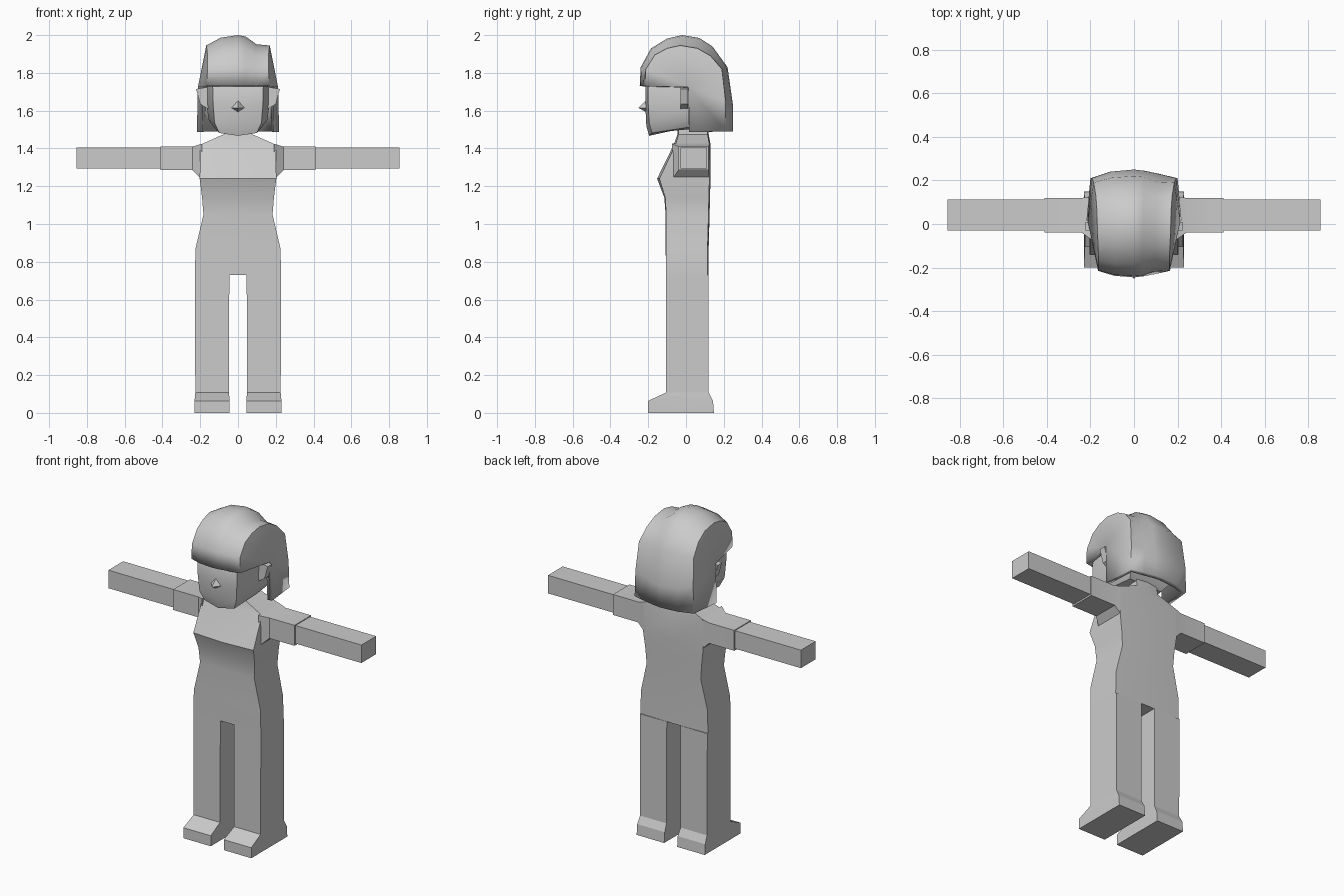
import bpy, bmesh, math

if "Cube" in bpy.data.objects:
    bpy.data.objects.remove(bpy.data.objects["Cube"])

grey = bpy.data.materials.new("plain_grey")
grey.use_nodes = True
grey.diffuse_color = (0.6, 0.6, 0.6, 1)
grey.node_tree.nodes["Principled BSDF"].inputs["Base Color"].default_value = (0.6, 0.6, 0.6, 1)


def finish(name, bm, mirror=False, angle=35):
    bmesh.ops.recalc_face_normals(bm, faces=bm.faces)
    mesh = bpy.data.meshes.new(name)
    bm.to_mesh(mesh)
    bm.free()
    mesh.materials.append(grey)
    mesh.shade_smooth()
    mesh.set_sharp_from_angle(angle=math.radians(angle))
    obj = bpy.data.objects.new(name, mesh)
    bpy.context.collection.objects.link(obj)
    if mirror:
        obj.modifiers.new("Mirror", 'MIRROR')
    return obj


def loft(name, rings, mirror=False, angle=35):
    """Skin closed rings of points and cap both ends."""
    bm = bmesh.new()
    vs = [[bm.verts.new(p) for p in ring] for ring in rings]
    n = len(vs[0])
    for a, b in zip(vs, vs[1:]):
        for i in range(n):
            j = (i + 1) % n
            bm.faces.new((a[i], a[j], b[j], b[i]))
    bm.faces.new(vs[0])
    bm.faces.new(vs[-1])
    return finish(name, bm, mirror, angle)


def rect_x(x, y0, y1, z0, z1):
    return [(x, y0, z0), (x, y1, z0), (x, y1, z1), (x, y0, z1)]


def rect_z(z, x0, x1, y0, y1):
    return [(x0, y0, z), (x1, y0, z), (x1, y1, z), (x0, y1, z)]


# Torso and neck: height, half width, front, back, front roundness
torso = [(0.73, 0.228, -0.105, 0.12, 0), (0.87, 0.225, -0.108, 0.12, 0.003),
         (1.05, 0.183, -0.108, 0.125, 0.003), (1.14, 0.19, -0.115, 0.127, 0.005),
         (1.24, 0.203, -0.153, 0.13, 0.012), (1.42, 0.2, -0.065, 0.13, 0.01),
         (1.475, 0.075, -0.045, 0.12, 0.005), (1.56, 0.07, -0.04, 0.11, 0.005)]
loft("torso", [[(-w, f + r, z), (0, f, z), (w, f + r, z),
                (w, b - 0.006, z), (0, b, z), (-w, b - 0.006, z)]
               for z, w, f, b, r in torso])

# Legs and feet
loft("leg", [rect_z(0.1, 0.048, 0.226, -0.105, 0.12),
             rect_z(0.73, 0.046, 0.228, -0.105, 0.12)], True)
loft("foot", [rect_z(0, 0.044, 0.23, -0.2, 0.148),
              rect_z(0.064, 0.044, 0.23, -0.2, 0.143),
              rect_z(0.108, 0.048, 0.226, -0.105, 0.12)], True, 20)

# Shoulders, sleeves and forearms
loft("sleeve", [rect_x(0.19, -0.075, 0.124, 1.235, 1.425),
                rect_x(0.24, -0.04, 0.12, 1.285, 1.41),
                rect_x(0.41, -0.04, 0.12, 1.285, 1.41)], True, 20)
loft("forearm", [rect_x(0.4, -0.03, 0.112, 1.295, 1.405),
                 rect_x(0.855, -0.03, 0.112, 1.295, 1.405)], True)

# Head: front height, back height, half width, front depth, back depth
head = [(1.467, 1.51, 0.125, -0.195, 0.1), (1.52, 1.55, 0.155, -0.21, 0.14),
        (1.62, 1.62, 0.165, -0.215, 0.17), (1.74, 1.74, 0.168, -0.215, 0.17),
        (1.88, 1.88, 0.12, -0.12, 0.1)]
loft("head", [[(-0.8 * w, f + 0.015, zf + 0.015), (0, f, zf), (0.8 * w, f + 0.015, zf + 0.015),
               (w, 0, zb), (0.9 * w, b, zb), (-0.9 * w, b, zb), (-w, 0, zb)]
              for zf, zb, w, f, b in head])

# Nose
bm = bmesh.new()
tip = bm.verts.new((0, -0.252, 1.615))
rim = [bm.verts.new(p) for p in ((-0.036, -0.208, 1.615), (0, -0.208, 1.59),
                                 (0.036, -0.208, 1.615), (0, -0.208, 1.66))]
for i in range(4):
    bm.faces.new((rim[i], rim[(i + 1) % 4], tip))
bm.faces.new(rim)
finish("nose", bm, angle=10)

# Ears
ear = [(0.16, 1.61), (0.2, 1.635), (0.222, 1.715), (0.16, 1.725)]
loft("ear", [[(x, y, z) for x, z in ear] for y in (-0.03, 0.01)], True)

# Hair: centre path (y, z), side path (y, z, half width), from fringe over to nape
centre = [(-0.245, 1.73), (-0.24, 1.83), (-0.185, 1.93), (-0.1, 1.982), (-0.02, 2.0),
          (0.07, 1.985), (0.14, 1.94), (0.22, 1.83), (0.25, 1.62), (0.25, 1.49)]
side = [(-0.215, 1.73, 0.165), (-0.213, 1.82, 0.162), (-0.165, 1.895, 0.162),
        (-0.1, 1.93, 0.165), (-0.03, 1.945, 0.168), (0.06, 1.93, 0.17),
        (0.13, 1.89, 0.175), (0.19, 1.82, 0.185), (0.21, 1.65, 0.195), (0.21, 1.49, 0.2)]
# Columns across the head: share of half width, bulge (with a side parting)
columns = [(-1, 0), (-0.55, 0.75), (0, 1), (0.25, 0.85), (0.58, 0.12), (1, 0)]

bm = bmesh.new()
grid = []
for k, ((cy, cz), (sy, sz, w)) in enumerate(zip(centre, side)):
    row = []
    for u, t in columns:
        if t == 0.12 and k in (0, 8, 9):
            t = 0.5
        row.append(bm.verts.new((u * w, sy + (cy - sy) * t, sz + (cz - sz) * t)))
    grid.append(row)
for a, b in zip(grid, grid[1:]):
    for i in range(len(columns) - 1):
        bm.faces.new((a[i], a[i + 1], b[i + 1], b[i]))
# Side walls fan out from above the ear, with a curtain falling behind it
for col, s in ((0, -1), (-1, 1)):
    temple = bm.verts.new((s * 0.212, 0.012, 1.725))
    lower = bm.verts.new((s * 0.218, 0.018, 1.487))
    edge = [row[col] for row in grid]
    for a, b in zip(edge[:-1], edge[1:-1]):
        bm.faces.new((temple, a, b))
    bm.faces.new((temple, edge[-2], edge[-1], lower))
hair = finish("hair", bm, angle=32)
shell = hair.modifiers.new("Thickness", 'SOLIDIFY')
shell.thickness = 0.03
shell.offset = -1
